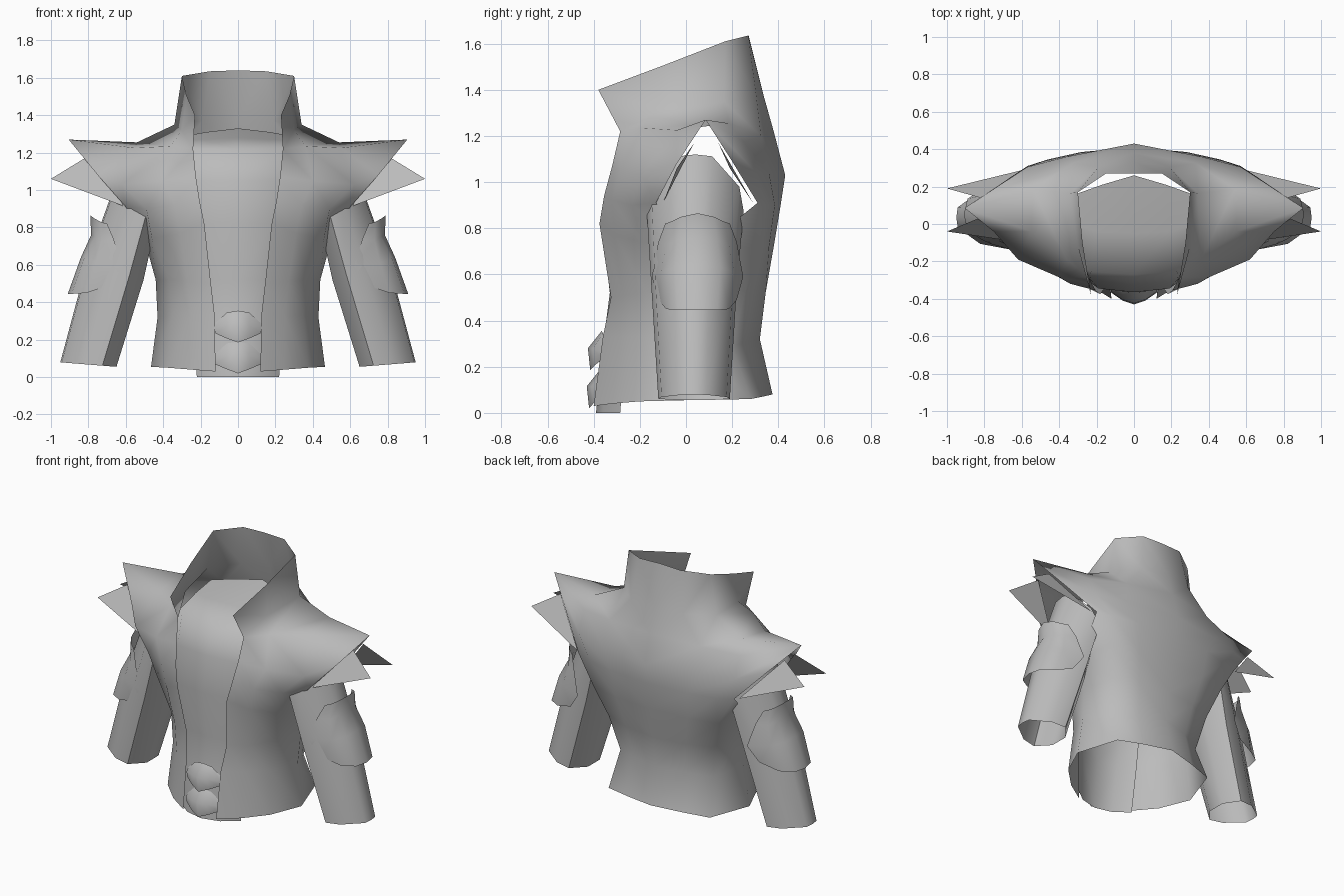
import bpy, bmesh, math
from mathutils import Vector

cube = bpy.data.objects.get("Cube")
if cube:
    bpy.data.objects.remove(cube, do_unlink=True)

grey = bpy.data.materials.new("plain_grey")
grey.use_nodes = True
grey.diffuse_color = (0.5, 0.5, 0.5, 1)
bsdf = grey.node_tree.nodes["Principled BSDF"]
bsdf.inputs["Base Color"].default_value = (0.5, 0.5, 0.5, 1)
bsdf.inputs["Roughness"].default_value = 0.8


def face(bm, pts):
    bm.faces.new([bm.verts.new(p) for p in pts])


def sheet(bm, rows, closed=False):
    """Grid of faces through rows of points."""
    for a, b in zip(rows, rows[1:]):
        n = len(a)
        for i in range(n if closed else n - 1):
            j = (i + 1) % n
            face(bm, (a[i], a[j], b[j], b[i]))


def finish(name, bm, inside, angle=70):
    """Weld, turn the normals away from an inner point, mirror across x."""
    bmesh.ops.remove_doubles(bm, verts=bm.verts, dist=0.0005)
    bmesh.ops.recalc_face_normals(bm, faces=bm.faces)
    ref = Vector(inside)
    if sum(f.normal.dot(f.calc_center_median() - ref) * f.calc_area() for f in bm.faces) < 0:
        bmesh.ops.reverse_faces(bm, faces=bm.faces)
    me = bpy.data.meshes.new(name)
    bm.to_mesh(me)
    bm.free()
    me.materials.append(grey)
    ob = bpy.data.objects.new(name, me)
    bpy.context.collection.objects.link(ob)
    mod = ob.modifiers.new("mirror", "MIRROR")
    mod.use_clip = True
    mod.merge_threshold = 0.001
    bpy.ops.object.select_all(action="DESELECT")
    ob.select_set(True)
    bpy.context.view_layer.objects.active = ob
    bpy.ops.object.modifier_apply(modifier="mirror")
    bpy.ops.object.shade_smooth_by_angle(angle=math.radians(angle))


# Jacket: half rows run from the middle of the back round to the front edge
hem = [(0, .375, .08), (.20, .33, .07), (.37, .28, .06), (.465, .0, .055),
       (.375, -.2, .05), (.25, -.32, .04), (.12, -.40, .03)]
waist = [(0, .32, .32), (.19, .275, .31), (.34, .20, .29), (.43, .01, .32),
         (.35, -.18, .33), (.25, -.285, .33), (.125, -.36, .33)]
ribs = [(0, .345, .52), (.22, .315, .52), (.385, .255, .52), (.44, .03, .52),
        (.37, -.17, .52), (.27, -.275, .51), (.145, -.325, .50)]
armpit = [(0, .38, .72), (.26, .36, .72), (.455, .315, .72), (.49, .05, .70),
          (.46, -.19, .74), (.31, -.31, .77), (.18, -.375, .82)]
tip = (.905, .085, 1.27)
# Above the armpit the back and the front part round the armhole
back_low = [(0, .41, .90), (.28, .385, .90), (.46, .345, .90), (.57, .31, .91)]
back_high = [(0, .43, 1.03), (.36, .36, 1.04), (.57, .305, 1.04), (.735, .20, 1.09)]
back_top = [(0, .38, 1.22), (.33, .325, 1.20), (.57, .25, 1.175), tip]
front_low = [(.60, -.13, .91), (.49, -.235, .90), (.34, -.32, .92), (.205, -.355, .94)]
front_high = [(.75, -.04, 1.08), (.62, -.19, 1.03), (.40, -.285, 1.05), (.225, -.32, 1.07)]
front_top = [tip, (.55, -.04, 1.225), (.36, -.19, 1.235), (.24, -.285, 1.22)]
ridge = (.54, .185, 1.255)
neck = [(0, .335, 1.38), (.19, .305, 1.37), (.34, .165, 1.35), (.30, -.12, 1.32), front_top[3]]
collar = [(0, .27, 1.64), (.15, .27, 1.635), (.30, .17, 1.61), (.275, -.10, 1.505),
          (.23, -.38, 1.40)]

bm = bmesh.new()
sheet(bm, [hem, waist, ribs, armpit])
sheet(bm, [armpit[:4], back_low, back_high, back_top])
sheet(bm, [armpit[3:], front_low, front_high, front_top])
sheet(bm, [neck, collar])
# shoulder top joins wings to neck
face(bm, (back_top[0], back_top[1], neck[1], neck[0]))
face(bm, (back_top[1], neck[2], neck[1]))
face(bm, (back_top[1], back_top[2], ridge, neck[2]))
face(bm, (back_top[2], tip, ridge))
face(bm, (tip, front_top[1], ridge))
face(bm, (ridge, front_top[1], front_top[2], neck[2]))
face(bm, (neck[2], front_top[2], neck[3]))
face(bm, (front_top[2], front_top[3], neck[3]))
finish("jacket", bm, (0, 0, .8), 80)

# Front panel behind the jacket opening, folding back under the collar
panel = [
    [(0, -.39, 0), (.12, -.36, 0), (.22, -.285, 0)],
    [(0, -.355, .33), (.14, -.335, .33), (.24, -.26, .33)],
    [(0, -.33, .52), (.16, -.305, .52), (.25, -.25, .52)],
    [(0, -.365, .82), (.19, -.345, .82), (.28, -.28, .82)],
    [(0, -.325, 1.05), (.23, -.30, 1.05), (.30, -.25, 1.05)],
    [(0, -.27, 1.22), (.235, -.255, 1.22), (.30, -.19, 1.22)],
    [(0, -.05, 1.28), (.20, -.04, 1.27), (.31, 0, 1.26)],
    [(0, .26, 1.33), (.17, .21, 1.31), (.31, .16, 1.285)],
]
bm = bmesh.new()
sheet(bm, panel)
finish("front_panel", bm, (0, .1, .6), 80)

# Sleeves: open faceted tubes, widest near the body
half_section = [(.95, .35), (.15, .91), (-.5, 1), (-1, .4)]
section = [(1, 0)] + half_section + [(u, -v) for u, v in reversed(half_section)]


def sleeve_ring(cx, cy, cz, rx, ry, rise):
    return [(cx + rx * u, cy + ry * v, cz + rise * u) for u, v in section]


bm = bmesh.new()
sheet(bm, [sleeve_ring(.80, .035, .067, .15, .155, .012),
           sleeve_ring(.655, .035, .57, .15, .185, .05),
           sleeve_ring(.535, .04, .955, .09, .21, .165)], closed=True)
finish("sleeves", bm, (.66, .03, .5), 60)

# Arm plates: columns of (x, z) at growing distance from the plate's centre line
columns = [
    (0.0, [(.79, .865), (.785, .76), (.84, .64), (.91, .445)]),
    (0.5, [(.77, .85), (.765, .75), (.825, .63), (.89, .445)]),
    (0.8, [(.735, .83), (.73, .73), (.76, .61), (.81, .45)]),
    (1.0, [(.70, .82), (.665, .74), (.62, .59), (.69, .49)]),
]
half_depth = (.14, .17, .198, .17)
bm = bmesh.new()
for side in (-1, 1):
    sheet(bm, [[(x, .05 + side * k * d, z) for (x, z), d in zip(col, half_depth)]
               for k, col in columns])
finish("arm_plates", bm, (.6, .05, .6), 70)

# Shoulder spikes, one at the front and one at the back of each armhole
for name, pts in (
        ("front_spikes", [(1.0, -.04, 1.06), (.82, .035, 1.17), (.60, -.10, .91)]),
        ("back_spikes", [(1.0, .19, 1.06), (.82, .14, 1.17), (.59, .29, .91)])):
    bm = bmesh.new()
    face(bm, pts)
    finish(name, bm, (.6, .1, 1.0))

# Buckles: two bulged plates at the bottom of the front panel
for name, z, y in (("upper_buckle", .185, 0), ("lower_buckle", .02, -.005)):
    rows = [[(0, -.365, .17), (.06, -.36, .16), (.12, -.345, .105)],
            [(0, -.425, .095), (.06, -.405, .093), (.125, -.36, .08)],
            [(0, -.415, 0), (.06, -.395, .022), (.12, -.36, .048)]]
    bm = bmesh.new()
    sheet(bm, [[(px, py + y, pz + z) for px, py, pz in r] for r in rows])
    finish(name, bm, (0, 0, z), 85)
